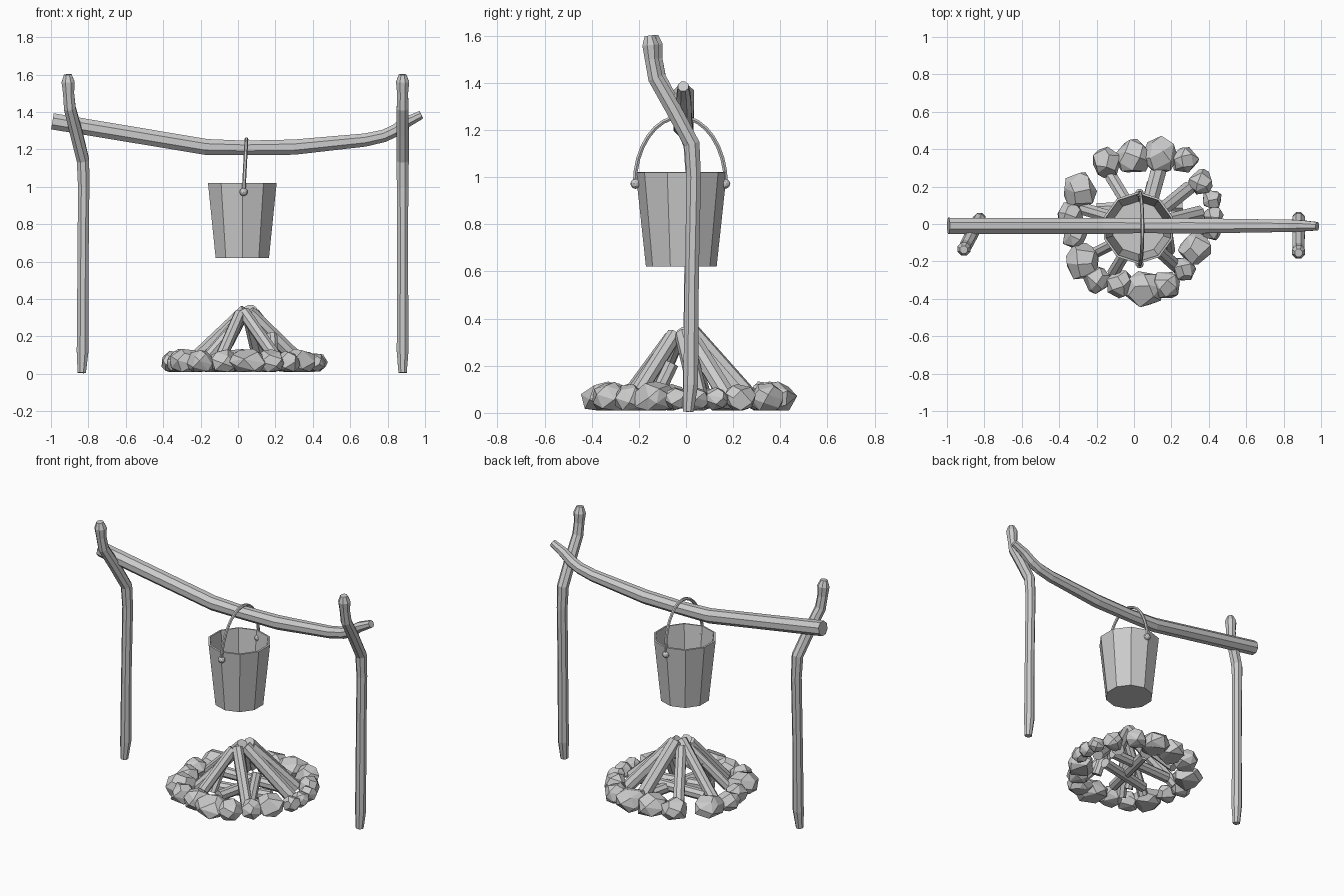
import bpy, bmesh, math, random
from mathutils import Vector

if "Cube" in bpy.data.objects:
    bpy.data.objects.remove(bpy.data.objects["Cube"])

random.seed(7)


def finish(name, bm):
    bmesh.ops.recalc_face_normals(bm, faces=bm.faces)
    me = bpy.data.meshes.new(name)
    bm.to_mesh(me)
    bm.free()
    ob = bpy.data.objects.new(name, me)
    bpy.context.collection.objects.link(ob)
    return ob


def tube(name, pts, ref, sides=8):
    """Faceted tube through (x, y, z, radius) points with flat end caps."""
    bm = bmesh.new()
    ref = Vector(ref)
    pos = [Vector(p[:3]) for p in pts]
    rings = []
    for i, p in enumerate(pos):
        t = (pos[min(i + 1, len(pos) - 1)] - pos[max(i - 1, 0)]).normalized()
        u = ref.cross(t).normalized()
        v = t.cross(u)
        ring = []
        for k in range(sides):
            a = 2 * math.pi * (k + 0.5) / sides
            ring.append(bm.verts.new(p + pts[i][3] * (u * math.cos(a) + v * math.sin(a))))
        rings.append(ring)
    for a, b in zip(rings, rings[1:]):
        for k in range(sides):
            n = (k + 1) % sides
            bm.faces.new((a[k], a[n], b[n], b[k]))
    bm.faces.new(rings[0])
    bm.faces.new(rings[-1])
    return finish(name, bm)


# Bent posts: (bend offset, height, radius); the left one is turned outwards
POST = [(0.01, 0.005, 0.024), (0.02, 0.12, 0.034), (0.025, 0.6, 0.032), (0.033, 1.0, 0.033),
        (0.025, 1.14, 0.036), (-0.055, 1.29, 0.036), (-0.13, 1.42, 0.034),
        (-0.145, 1.5, 0.032), (-0.15, 1.56, 0.038), (-0.155, 1.6, 0.022)]
for name, x, turn in (("left_post", -0.84, -27), ("right_post", 0.88, 0)):
    s, c = math.sin(math.radians(turn)), math.cos(math.radians(turn))
    tube(name, [(x - s * d, c * d, z, r) for d, z, r in POST], (1, 0, 0))

# Sagging crossbar
tube("crossbar", [(-0.992, -0.01, 1.35, 0.047), (-0.17, -0.01, 1.213, 0.046), (0.03, -0.01, 1.208, 0.042),
                  (0.30, -0.01, 1.212, 0.044), (0.68, -0.01, 1.25, 0.038), (0.78, -0.01, 1.272, 0.036),
                  (0.84, -0.01, 1.30, 0.036), (0.90, -0.01, 1.345, 0.032), (0.98, -0.012, 1.385, 0.024)],
     (0, 1, 0))

# Open bucket with thin walls
bm = bmesh.new()
bmesh.ops.create_cone(bm, cap_ends=True, segments=10, radius1=0.150, radius2=0.193, depth=0.4)
top = [f for f in bm.faces if f.calc_center_median().z > 0.19]
bmesh.ops.delete(bm, geom=top, context='FACES_ONLY')
bmesh.ops.translate(bm, verts=bm.verts, vec=(0.023, -0.02, 0.82))
bucket = finish("bucket", bm)
mod = bucket.modifiers.new("wall", 'SOLIDIFY')
mod.thickness = 0.012
mod.offset = -1

# Bucket handle and its pivots
arc = []
for i in range(17):
    a = math.pi * i / 16
    arc.append((0.03 + 0.015 * math.sin(a), -0.024 - 0.193 * math.cos(a),
                0.97 + 0.285 * math.sin(a), 0.01))
tube("handle", arc, (1, 0, 0), 6)
for name, y in (("front_pivot", -0.214), ("back_pivot", 0.166)):
    bm = bmesh.new()
    bmesh.ops.create_icosphere(bm, subdivisions=2, radius=0.022)
    bmesh.ops.translate(bm, verts=bm.verts, vec=(0.03, y, 0.972))
    finish(name, bm)

# Ring of faceted stones: x, y, radius
STONES = [(-.15, .33, .085), (0, .355, .1), (.14, .365, .1), (.27, .345, .075), (.36, .225, .07),
          (.415, .13, .055), (.425, .045, .055), (.415, -.04, .055), (.33, -.13, .09), (.265, -.24, .07),
          (.17, -.325, .08), (.055, -.35, .1), (-.075, -.32, .08), (-.2, -.295, .075),
          (-.275, -.2, .1), (-.32, -.06, .07), (-.345, .05, .07), (-.29, .18, .1)]
for x, y, r in STONES:
    bm = bmesh.new()
    h = min(0.07, r * 0.85)
    for k in range(20):
        # evenly spread directions with jitter
        w = 1 - (2 * k + 1) / 20
        a = k * 2.4 + random.uniform(-0.35, 0.35) + x * 9
        q = math.sqrt(1 - w * w)
        g = r * random.uniform(0.92, 1.1)
        bm.verts.new((x + g * q * math.cos(a), y + g * q * math.sin(a),
                      max(0.01, 0.06 + 1.1 * h * w)))
    hull = bmesh.ops.convex_hull(bm, input=bm.verts)
    bmesh.ops.delete(bm, geom=list({g for g in hull["geom_interior"] + hull["geom_unused"]
                                    if isinstance(g, bmesh.types.BMVert)}), context='VERTS')
    bmesh.ops.dissolve_limit(bm, angle_limit=math.radians(16), verts=bm.verts, edges=bm.edges)
    finish("stone", bm)

# Leaning logs: foot x, foot y, top x, top y, top z, radius
LOGS = [(-.27, .08, .04, -.01, .34, .036), (-.12, .25, .02, .02, .31, .036), (.13, .28, .06, .02, .34, .045),
        (.29, .19, .08, .02, .32, .04), (.35, .06, .06, -.01, .33, .04), (.23, -.23, .03, -.05, .33, .036),
        (-.11, -.26, .01, -.06, .32, .034), (-.2, -.15, .02, -.04, .3, .032),
        (.19, -.14, .18, -.06, .21, .032), (-.08, -.15, -.06, -.07, .2, .028)]
for fx, fy, tx, ty, tz, r in LOGS:
    tube("leaning_log", [(fx, fy, 0.045, r), (tx, ty, tz, r * 0.95)], (0, 0, 1))

# Logs lying on the ground inside the ring
for x1, y1, x2, y2, z in ((-.2, .08, .26, .1, .07), (-.14, -.08, .24, .0, .05), (.0, -.2, .1, .22, .06)):
    tube("lying_log", [(x1, y1, z, 0.034), (x2, y2, z, 0.034)], (0, 0, 1))
